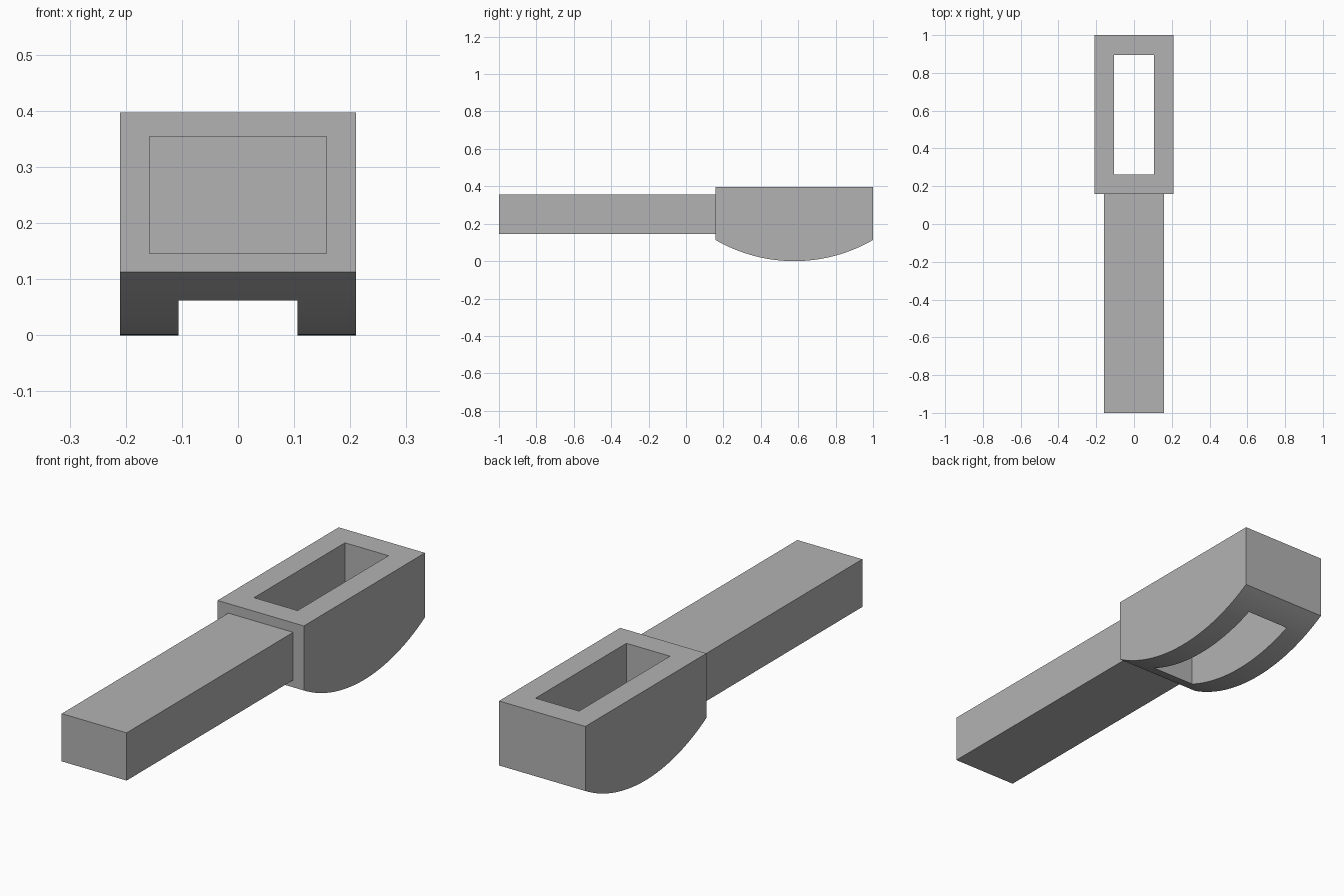
import bpy, bmesh, math

cube = bpy.data.objects.get("Cube")
if cube:
    bpy.data.objects.remove(cube, do_unlink=True)

# Single grey finish
grey = bpy.data.materials.new("plain_grey")
grey.use_nodes = True
grey.diffuse_color = (0.45, 0.45, 0.45, 1)
grey.node_tree.nodes["Principled BSDF"].inputs["Base Color"].default_value = grey.diffuse_color


def extrude_profile(name, profile, half_width):
    """Extrude a (y, z) outline symmetrically along x."""
    bm = bmesh.new()
    face = bm.faces.new([bm.verts.new((-half_width, y, z)) for y, z in profile])
    ext = bmesh.ops.extrude_face_region(bm, geom=[face])
    moved = [v for v in ext["geom"] if isinstance(v, bmesh.types.BMVert)]
    bmesh.ops.translate(bm, vec=(2 * half_width, 0, 0), verts=moved)
    bmesh.ops.recalc_face_normals(bm, faces=bm.faces)
    mesh = bpy.data.meshes.new(name)
    bm.to_mesh(mesh)
    bm.free()
    mesh.materials.append(grey)
    obj = bpy.data.objects.new(name, mesh)
    bpy.context.collection.objects.link(obj)
    return obj


def block(name, half_width, y0, y1, z0, z1):
    return extrude_profile(name, [(y0, z0), (y1, z0), (y1, z1), (y0, z1)], half_width)


# Handle
block("handle", 0.158, -1, 0.158, 0.145, 0.355)

# Head with a curved underside
centre, half, sag, top = 0.579, 0.421, 0.113, 0.397
radius = (half ** 2 + sag ** 2) / (2 * sag)
sweep = math.asin(half / radius)
steps = 32
angles = [sweep * (2 * i / steps - 1) for i in range(steps + 1)]
arc = [(centre + radius * math.sin(a), radius * (1 - math.cos(a))) for a in angles]
head = extrude_profile("head", arc + [(centre + half, top), (centre - half, top)], 0.21)

# Slot through the head
cutter = block("slot_cutter", 0.106, centre - 0.316, centre + 0.316, -0.2, 0.6)
cutter.hide_render = True
cut = head.modifiers.new("slot", 'BOOLEAN')
cut.operation = 'DIFFERENCE'
cut.solver = 'EXACT'
cut.object = cutter

bpy.ops.object.select_all(action='DESELECT')
head.select_set(True)
bpy.context.view_layer.objects.active = head
bpy.ops.object.modifier_apply(modifier=cut.name)
bpy.data.objects.remove(cutter, do_unlink=True)
bpy.ops.object.shade_smooth_by_angle(angle=math.radians(25))
